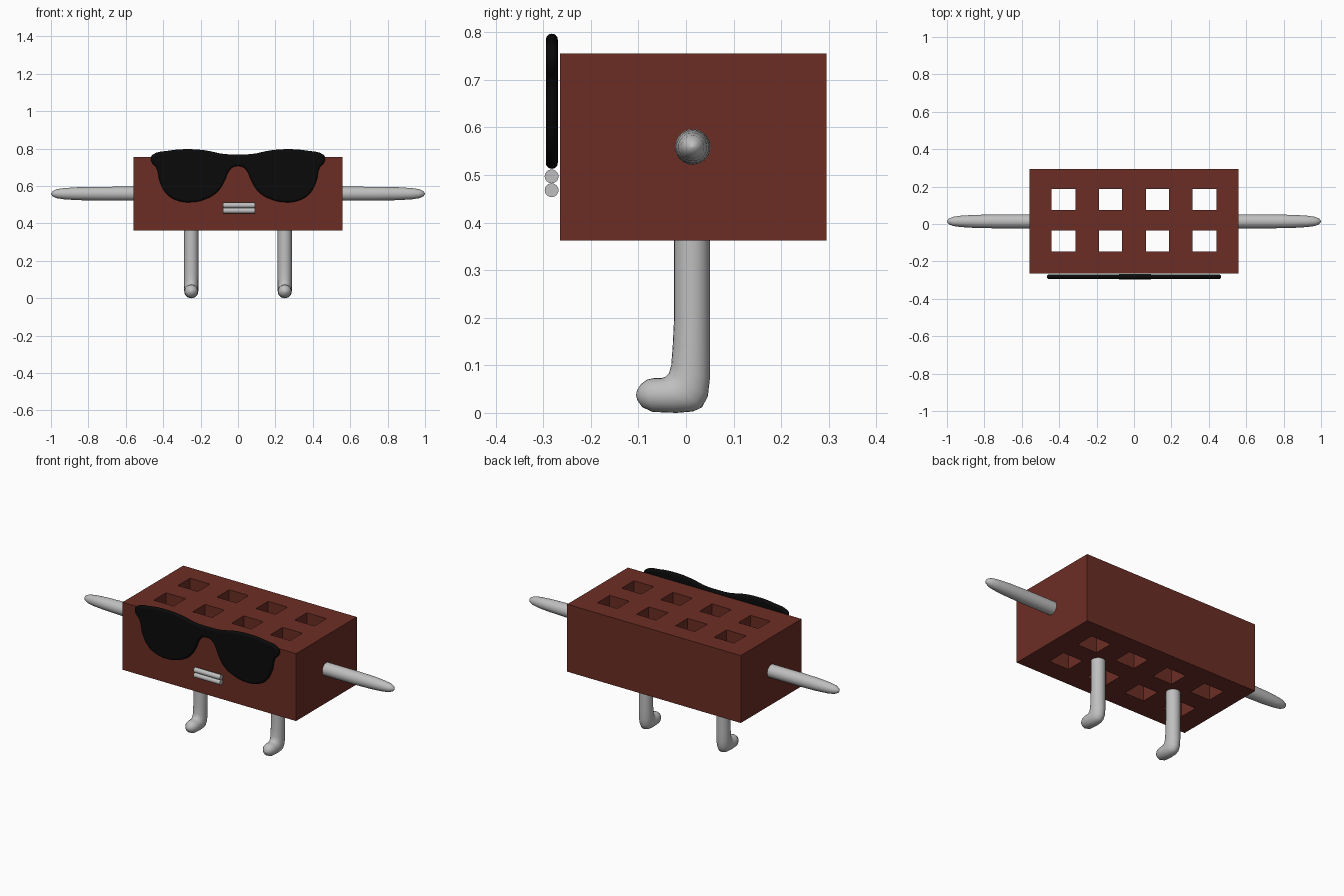
import bpy, bmesh, math
from mathutils import Vector

if "Cube" in bpy.data.objects:
    bpy.data.objects.remove(bpy.data.objects["Cube"])


def material(name, rgb):
    m = bpy.data.materials.new(name)
    m.diffuse_color = (*rgb, 1)
    m.use_nodes = True
    m.node_tree.nodes["Principled BSDF"].inputs["Base Color"].default_value = m.diffuse_color
    return m


BRICK = material("brick red", (0.15, 0.027, 0.018))
GREY = material("light grey", (0.52, 0.52, 0.52))
BLACK = material("black", (0.003, 0.003, 0.003))


def finish(name, bm, mat, smooth=True):
    bmesh.ops.recalc_face_normals(bm, faces=bm.faces)
    me = bpy.data.meshes.new(name)
    bm.to_mesh(me)
    bm.free()
    ob = bpy.data.objects.new(name, me)
    bpy.context.collection.objects.link(ob)
    me.materials.append(mat)
    if smooth:
        bpy.ops.object.select_all(action='DESELECT')
        ob.select_set(True)
        bpy.context.view_layer.objects.active = ob
        bpy.ops.object.shade_smooth_by_angle(angle=math.radians(45))
    return ob


def loft(name, rings, mat, n=24):
    """Skin elliptical rings given as (centre, half axis u, half axis v)."""
    bm = bmesh.new()
    loops = []
    for c, u, v in rings:
        angles = [2 * math.pi * i / n for i in range(n)]
        loops.append([bm.verts.new(c + u * math.cos(a) + v * math.sin(a)) for a in angles])
    for a, b in zip(loops, loops[1:]):
        for i in range(n):
            j = (i + 1) % n
            bm.faces.new((a[i], a[j], b[j], b[i]))
    bm.faces.new(loops[0])
    bm.faces.new(loops[-1])
    return finish(name, bm, mat)


# Brick body: a grid of cells with eight left open, extruded upwards
xs = [-.56, -.44, -.313, -.188, -.063, .063, .188, .313, .44, .56]
ys = [-.265, -.148, -.036, .075, .187, .295]
bm = bmesh.new()
grid = [[bm.verts.new((x, y, .362)) for y in ys] for x in xs]
for i in range(len(xs) - 1):
    for j in range(len(ys) - 1):
        if not (i % 2 and j % 2):
            bm.faces.new((grid[i][j], grid[i + 1][j], grid[i + 1][j + 1], grid[i][j + 1]))
bottom = bm.faces[:]
top = bmesh.ops.extrude_face_region(bm, geom=bottom, use_keep_orig=True)["geom"]
bmesh.ops.translate(bm, vec=(0, 0, .393),
                    verts=[g for g in top if isinstance(g, bmesh.types.BMVert)])
finish("brick_body", bm, BRICK, smooth=False)

# Arms: tapering round rods; legs: bent rods, each ring set by its front and back point
arm = [(.5, .0375), (.75, .037), (.86, .0345), (.93, .030), (.97, .024), (.991, .014), (1, .002)]
leg = [((-.025, .40), (.05, .40)), ((-.025, .2), (.05, .2)), ((-.028, .14), (.05, .13)),
       ((-.031, .10), (.05, .07)), ((-.036, .083), (.046, .035)), ((-.043, .076), (.034, .012)),
       ((-.052, .073), (.015, .003)), ((-.068, .073), (-.02, 0)), ((-.082, .070), (-.07, .002)),
       ((-.095, .060), (-.092, .012)), ((-.103, .048), (-.102, .026)), ((-.105, .038), (-.105, .036))]
for side, s in (("right", 1), ("left", -1)):
    loft(side + "_arm", [(Vector((s * x, .014, .559)), Vector((0, r, 0)), Vector((0, 0, r)))
                         for x, r in arm], GREY)
    rings = []
    for p, q in leg:
        a, b = Vector((s * .25, *p)), Vector((s * .25, *q))
        half = (b - a) / 2
        rings.append(((a + b) / 2, half, Vector((min(.0375, half.length), 0, 0))))
    loft(side + "_leg", rings, GREY)

# Lips: two thin horizontal rods
for name, z in (("upper_lip", .497), ("lower_lip", .468)):
    r = .0145
    loft(name, [(Vector((x, -.2825, z)), Vector((0, r, 0)), Vector((0, 0, r)))
                for x in (-.08, .09)], GREY)

# Sunglasses: mirrored outline as a filled curve with a rounded edge
half = [(.08, .772), (.17, .790), (.27, .797), (.37, .789), (.455, .768), (.466, .75),
        (.458, .722), (.438, .700), (.417, .62), (.38, .556), (.326, .523), (.257, .513),
        (.176, .529), (.112, .567), (.072, .626), (.048, .68), (.027, .70)]
outline = [(0, .769)] + half + [(0, .706)] + [(-x, z) for x, z in reversed(half)]
cu = bpy.data.curves.new("sunglasses", 'CURVE')
cu.dimensions = '2D'
cu.fill_mode = 'BOTH'
cu.bevel_depth = .0125
cu.bevel_resolution = 3
cu.offset = -.0125
cu.resolution_u = 5
sp = cu.splines.new('BEZIER')
sp.bezier_points.add(len(outline) - 1)
sp.use_cyclic_u = True
for bp, (x, z) in zip(sp.bezier_points, outline):
    bp.co = (x, z, 0)
    bp.handle_left_type = bp.handle_right_type = 'AUTO'
glasses = bpy.data.objects.new("sunglasses", cu)
bpy.context.collection.objects.link(glasses)
cu.materials.append(BLACK)
glasses.location = (0, -.282, 0)
glasses.rotation_euler = (math.pi / 2, 0, 0)
bpy.ops.object.select_all(action='DESELECT')
glasses.select_set(True)
bpy.context.view_layer.objects.active = glasses
bpy.ops.object.convert(target='MESH')
bpy.ops.object.shade_smooth_by_angle(angle=math.radians(40))
